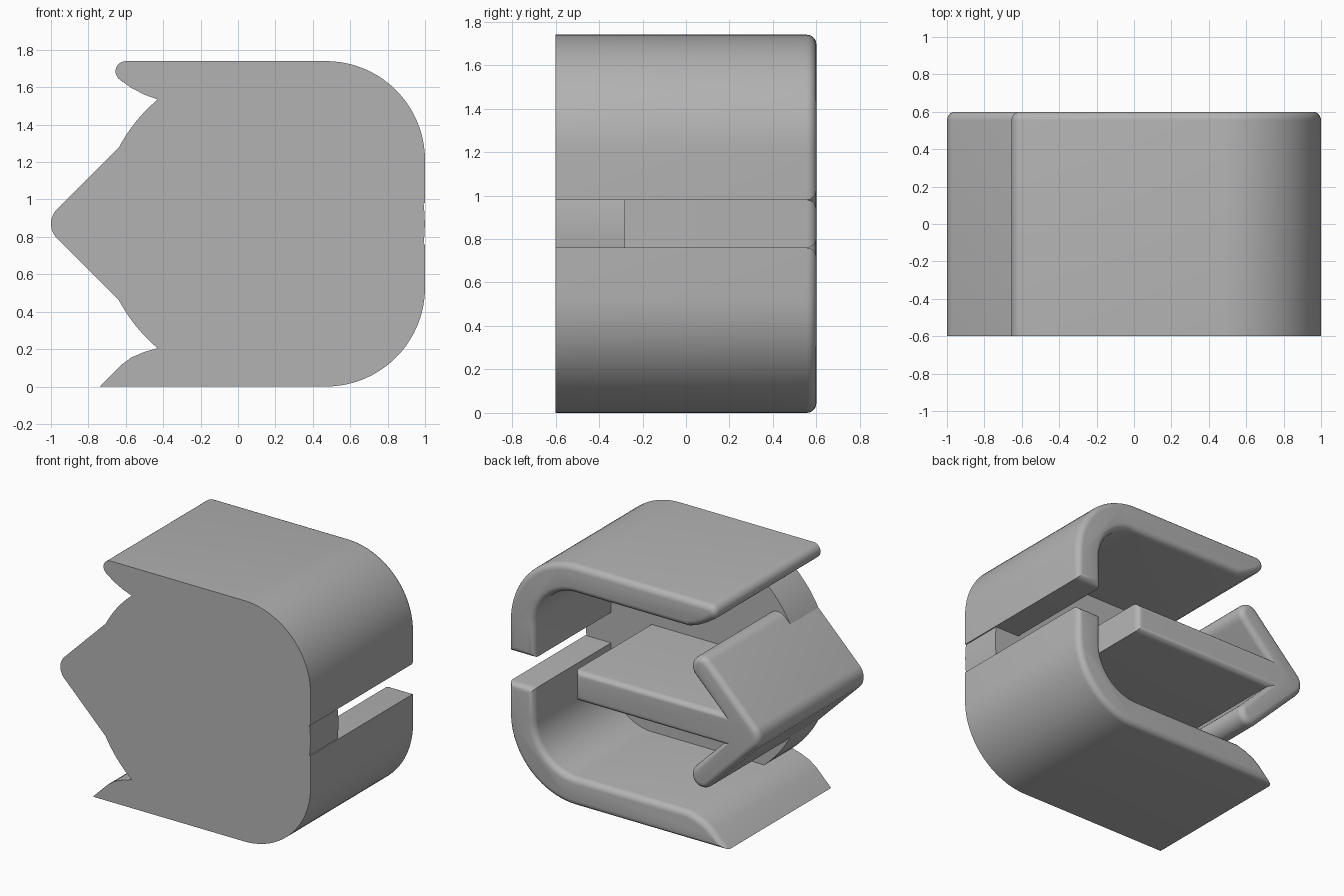
import bpy, bmesh, math

if "Cube" in bpy.data.objects:
    bpy.data.objects.remove(bpy.data.objects["Cube"])

MID = 0.87      # height of the symmetry plane
FRONT, BACK, PLATE_BACK = -0.6, 0.6, -0.28
FILLET = 0.045
GAP = 0.11      # half height of slot and shaft

grey = bpy.data.materials.new("light grey plastic")
grey.use_nodes = True
colour = (0.45, 0.45, 0.45, 1)
grey.diffuse_color = colour
grey.node_tree.nodes["Principled BSDF"].inputs["Base Color"].default_value = colour


def arc(cx, ch, r, start, end, steps):
    """Points on an arc, angles in degrees."""
    angles = [math.radians(start + (end - start) * i / steps) for i in range(steps + 1)]
    return [(cx + r * math.cos(a), ch + r * math.sin(a)) for a in angles]


def extrude_profile(name, profile, back, fillet=0):
    """Extrude an outline (x, height from the middle) and round its back rim."""
    bm = bmesh.new()
    face = bm.faces.new([bm.verts.new((x, FRONT, MID + h)) for x, h in profile])
    result = bmesh.ops.extrude_face_region(bm, geom=[face], use_keep_orig=True)
    for v in result["geom"]:
        if isinstance(v, bmesh.types.BMVert):
            v.co.y = back
    bmesh.ops.recalc_face_normals(bm, faces=bm.faces)
    if fillet:
        rim = [e for e in bm.edges if all(v.co.y > back - 0.001 for v in e.verts)]
        bmesh.ops.bevel(bm, geom=rim, offset=fillet, offset_type='OFFSET',
                        segments=5, profile=0.5, affect='EDGES', clamp_overlap=False)
        bmesh.ops.recalc_face_normals(bm, faces=bm.faces)
    mesh = bpy.data.meshes.new(name)
    bm.to_mesh(mesh)
    bm.free()
    mesh.materials.append(grey)
    obj = bpy.data.objects.new(name, mesh)
    bpy.context.collection.objects.link(obj)
    bpy.ops.object.select_all(action='DESELECT')
    obj.select_set(True)
    bpy.context.view_layer.objects.active = obj
    bpy.ops.object.shade_smooth_by_angle(angle=math.radians(30))
    return obj


def wall(name, side, tip):
    """Half of the C-shaped shell; side is 1 for upper, -1 for lower."""
    outline = [(1, GAP)] + arc(0.47, 0.34, 0.53, 0, 90, 20)
    outline += tip
    outline += arc(0.47, 0.34, 0.325, 90, 0, 20) + [(0.795, GAP)]
    extrude_profile(name, [(x, side * h) for x, h in outline], BACK, FILLET)


# Shell halves: blunt rounded lip above, pointed lip below
wall("upper_wall", 1, arc(-0.6, 0.815, 0.055, 90, 235, 10)
     + [(-0.57, 0.727), (-0.5, 0.69), (-0.43, 0.665)])
wall("lower_wall", -1, [(-0.74, MID), (-0.625, 0.755), (-0.57, 0.715),
                        (-0.5, 0.685), (-0.43, 0.665)])

# Round front plate
extrude_profile("front_disc", arc(0.13, 0, 0.869, 0, 357, 119), PLATE_BACK)

# Arrow: rounded tip, round-ended arms and a straight shaft
half = arc(-0.89, 0, 0.11, 180, 135, 6)
half += arc(-0.537, 0.39, 0.083, 135, -45, 14)
half += [(-0.70, GAP), (0.47, GAP)]
arrow = half + [(x, -h) for x, h in reversed(half[1:])]
extrude_profile("arrow", arrow, BACK, FILLET)
